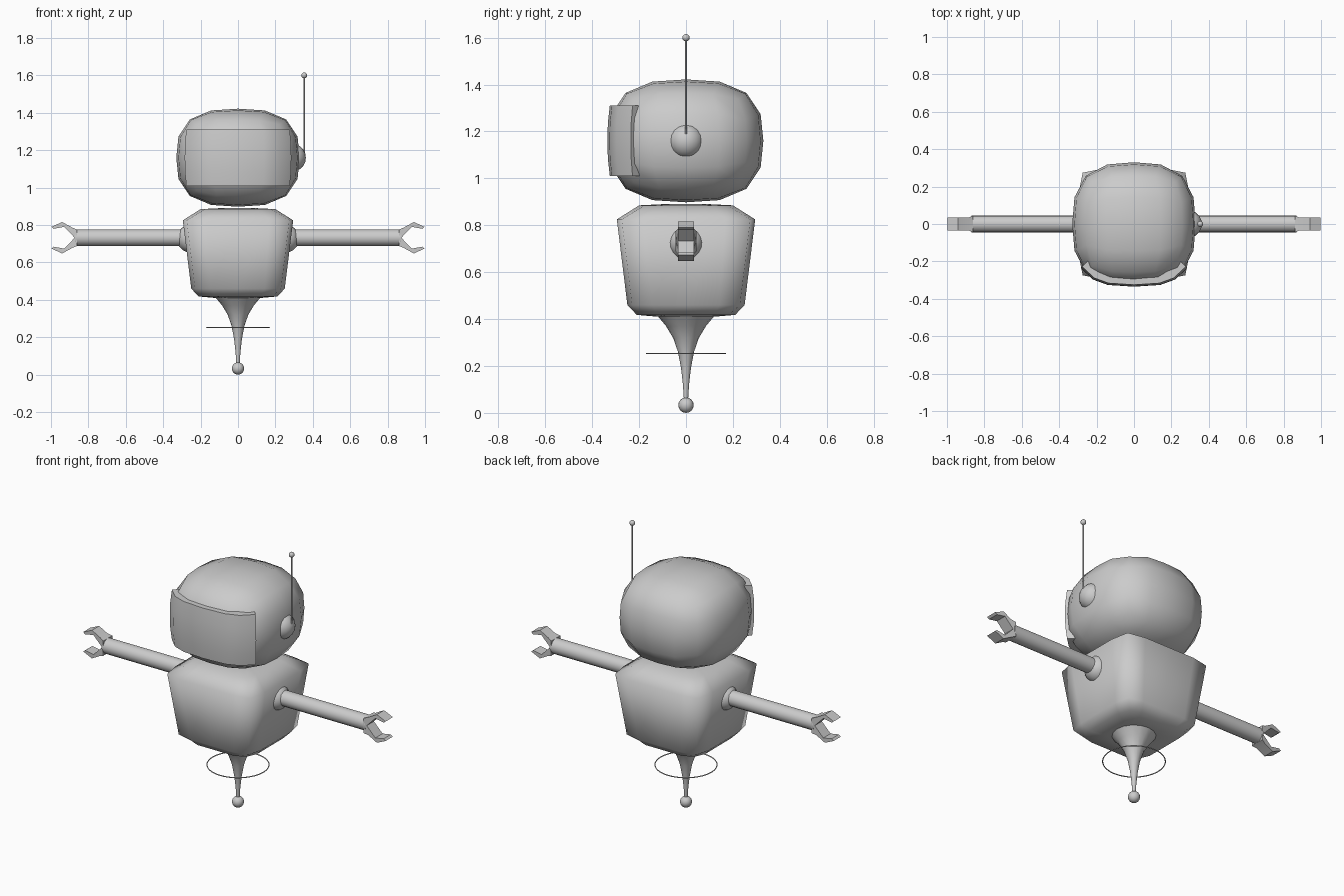
import bpy, bmesh, math
from mathutils import Vector

if "Cube" in bpy.data.objects:
    bpy.data.objects.remove(bpy.data.objects["Cube"])

grey = bpy.data.materials.new("light_grey")
grey.diffuse_color = (0.6, 0.6, 0.6, 1)
grey.use_nodes = True
grey.node_tree.nodes["Principled BSDF"].inputs["Base Color"].default_value = grey.diffuse_color


def finish(name, bm, angle=50):
    bmesh.ops.recalc_face_normals(bm, faces=bm.faces[:])
    me = bpy.data.meshes.new(name)
    bm.to_mesh(me)
    bm.free()
    me.materials.append(grey)
    ob = bpy.data.objects.new(name, me)
    bpy.context.collection.objects.link(ob)
    bpy.ops.object.select_all(action='DESELECT')
    ob.select_set(True)
    bpy.context.view_layer.objects.active = ob
    bpy.ops.object.shade_smooth_by_angle(angle=math.radians(angle))
    return ob


def loft(name, rings, angle=50):
    """Skin a list of equal-length point rings and cap both ends."""
    bm = bmesh.new()
    vs = [[bm.verts.new(p) for p in r] for r in rings]
    n = len(vs[0])
    for a, b in zip(vs, vs[1:]):
        for i in range(n):
            j = (i + 1) % n
            bm.faces.new((a[i], a[j], b[j], b[i]))
    bm.faces.new(vs[0])
    bm.faces.new(vs[-1])
    return finish(name, bm, angle)


def circle(r, z, n=16):
    return [(r * math.cos(2 * math.pi * i / n), r * math.sin(2 * math.pi * i / n), z)
            for i in range(n)]


def ball(name, centre, r, seg=20):
    bm = bmesh.new()
    bmesh.ops.create_uvsphere(bm, u_segments=seg, v_segments=seg // 2, radius=r)
    bmesh.ops.translate(bm, verts=bm.verts[:], vec=centre)
    return finish(name, bm)


# Head: rounded box with four faces along each side
bm = bmesh.new()
bmesh.ops.create_cube(bm, size=2)
bmesh.ops.subdivide_edges(bm, edges=bm.edges[:], cuts=3, use_grid_fill=True)
for v in bm.verts:
    d = Vector([c * (0.9 if 0.4 < abs(c) < 0.6 else 1) for c in v.co])
    d /= sum(abs(c) ** 2.8 for c in d) ** (1 / 2.8)
    v.co = (d.x * 0.33, d.y * 0.33, 1.16 + d.z * 0.262)
finish("head", bm, 80)

# Visor: curved plate wrapped around the face
half = [(0.285, -0.235), (0.22, -0.297), (0.14, -0.326)]
outline = ([(0.2, -0.15)] + half + [(0, -0.335)]
           + [(-x, y) for x, y in reversed(half)] + [(-0.2, -0.15)])
loft("visor", [[(x * s, y * s, z) for x, y in outline]
               for z, s in ((1.01, 0.97), (1.085, 0.995), (1.16, 1), (1.235, 0.995), (1.31, 0.97))], 40)

# Ear and antenna, on one side only
ball("ear", (0.288, 0, 1.16), 0.075)
loft("antenna_rod", [[(x + 0.354, y, z) for x, y, z in circle(0.004, h, 8)] for h in (1.16, 1.6)])
ball("antenna_tip", (0.354, 0, 1.6), 0.016, 12)


# Body: tapered box with softened corners
def square_ring(h, z, corner):
    side = [(h, -0.57 * h), (h, 0), (h, 0.57 * h), (corner * h, corner * h)]
    pts = []
    for k in range(4):
        c, s = round(math.cos(k * math.pi / 2)), round(math.sin(k * math.pi / 2))
        pts += [(x * c - y * s, x * s + y * c, z) for x, y in side]
    return pts


loft("body", [square_ring(*r) for r in (
    (0.12, 0.41, 0.8), (0.21, 0.418, 0.87), (0.25, 0.46, 0.92),
    (0.295, 0.825, 0.93), (0.2, 0.885, 0.88), (0.1, 0.89, 0.8))], 80)

# Tapered tail, floor ball and hovering hoop
loft("tail", [circle(r, z) for r, z in (
    (0.12, 0.412), (0.085, 0.37), (0.055, 0.32), (0.034, 0.26),
    (0.021, 0.19), (0.013, 0.12), (0.008, 0.04))], 80)
ball("floor_ball", (0, 0, 0.033), 0.033, 16)

bm = bmesh.new()
N, M = 48, 6
grid = [[bm.verts.new(((0.168 + 0.003 * math.cos(b)) * math.cos(a),
                       (0.168 + 0.003 * math.cos(b)) * math.sin(a),
                       0.253 + 0.003 * math.sin(b)))
         for b in (2 * math.pi * j / M for j in range(M))]
        for a in (2 * math.pi * i / N for i in range(N))]
for i in range(N):
    for j in range(M):
        k, l = (i + 1) % N, (j + 1) % M
        bm.faces.new((grid[i][j], grid[k][j], grid[k][l], grid[i][l]))
finish("hoop", bm)

# Arms: shoulder ball, tube and two-pronged claw on each side
ARM_Z = 0.732
prong = [(0.86, 0.044), (0.885, 0.054), (0.94, 0.084), (0.998, 0.058),
         (0.985, 0.048), (0.93, 0.058), (0.873, 0.0)]
claw = prong + [(x, -z) for x, z in reversed(prong[:-1])]
for name, s in (("right", 1), ("left", -1)):
    ball(name + "_shoulder", (s * 0.252, 0, ARM_Z - 0.005), 0.075)
    loft(name + "_arm", [[(s * x, a, ARM_Z + b) for a, b, _ in circle(0.045, 0)]
                         for x in (0.28, 0.868)])
    loft(name + "_claw", [[(s * x, side * (0.044 if x < 0.87 else 0.034), ARM_Z + z)
                           for x, z in claw] for side in (-1, 1)], 30)
